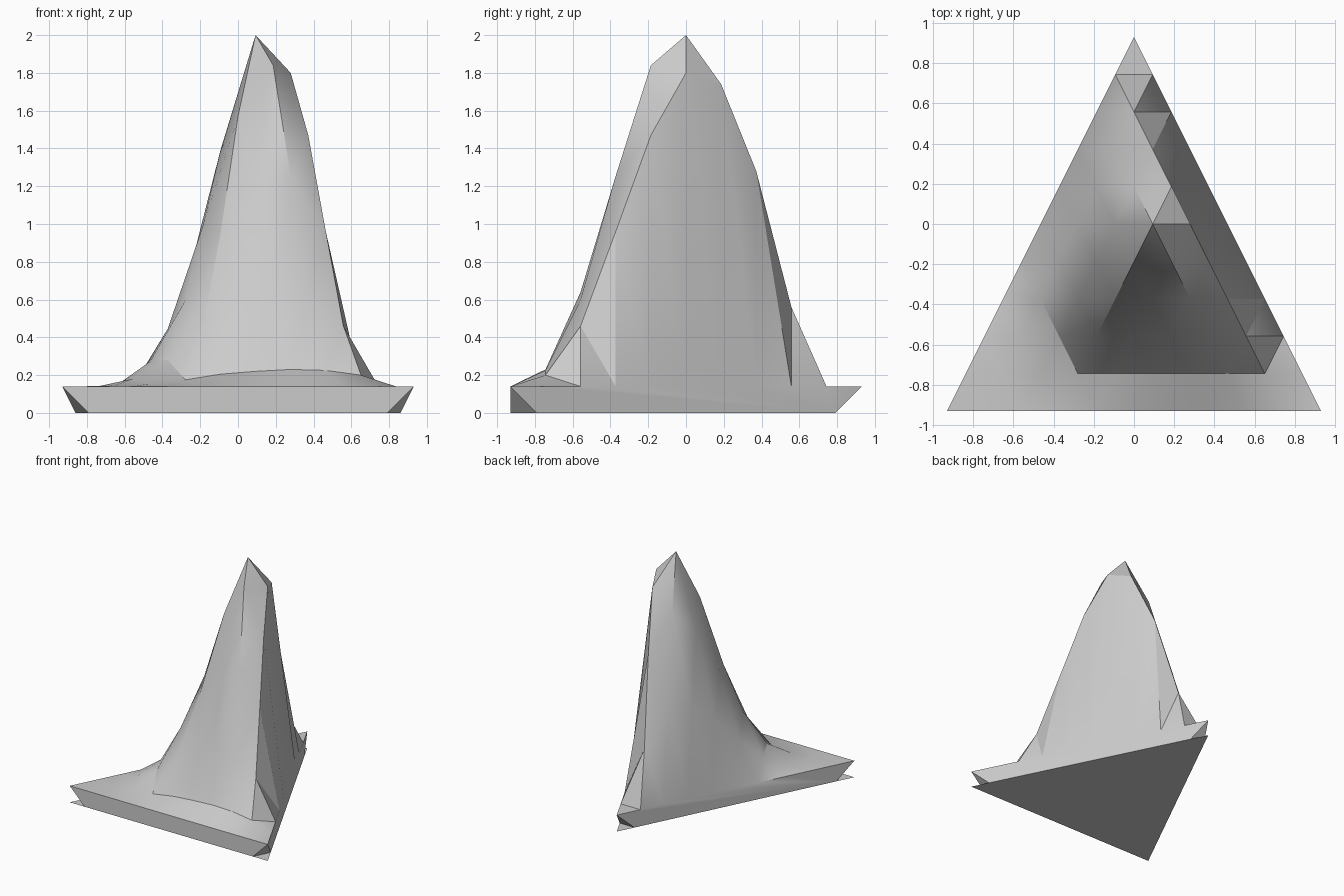
import bpy
import bmesh
import math
from mathutils import Vector

old = bpy.data.objects.get("Cube")
if old:
    bpy.data.objects.remove(old, do_unlink=True)

HALF = 0.93          # half width of the triangular footprint
CELLS = 10           # lattice cells along each side
STEP = 2 * HALF / CELLS
RIM = 0.14           # height of the plinth
NOTCH = 0.075        # share of each side cut away at the lower corners

# Rise above the rim for the inner lattice, one list per row from front to back
RISES = [
    [.005, .015, .035, .065, .08, .09, .085, .06],
    [.04, .14, .317, .43, .50, .46, .32],
    [.133, .455, .806, 1.07, 1.115, .82],
    [.305, .85, 1.43, 1.70, 1.33],
    [.52, 1.25, 1.86, 1.66],
    [.68, 1.43, 1.60],
    [.72, 1.14],
    [.42],
]


def grey_material():
    material = bpy.data.materials.new("stone grey")
    material.use_nodes = True
    colour = (0.6, 0.6, 0.6, 1)
    material.diffuse_color = colour
    material.node_tree.nodes["Principled BSDF"].inputs["Base Color"].default_value = colour
    return material


def finish(bm, name, material):
    mesh = bpy.data.meshes.new(name)
    bm.to_mesh(mesh)
    bm.free()
    mesh.materials.append(material)
    obj = bpy.data.objects.new(name, mesh)
    bpy.context.collection.objects.link(obj)
    return obj


def lattice_point(i, j):
    inner = i > 0 and j > 0 and i + j < CELLS
    rise = RISES[j - 1][i - 1] if inner else 0
    return Vector((-HALF + STEP * (i + j / 2), -HALF + STEP * j, RIM + rise))


stone = grey_material()

# Mountain: triangular lattice
bm = bmesh.new()
grid = {(i, j): bm.verts.new(lattice_point(i, j))
        for j in range(CELLS + 1) for i in range(CELLS + 1 - j)}
for i, j in grid:
    if i + j < CELLS:
        bm.faces.new((grid[i, j], grid[i + 1, j], grid[i, j + 1]))
    if i + j < CELLS - 1:
        bm.faces.new((grid[i + 1, j], grid[i + 1, j + 1], grid[i, j + 1]))

# Plinth: three side walls with bevelled lower corners
span = range(CELLS + 1)
sides = [
    [grid[n, 0] for n in span],
    [grid[CELLS - n, n] for n in span],
    [grid[0, CELLS - n] for n in span],
]
feet = []
for side in sides:
    start, end = side[0].co, side[-1].co
    pair = []
    for share in (NOTCH, 1 - NOTCH):
        spot = start.lerp(end, share)
        spot.z = 0
        pair.append(bm.verts.new(spot))
    feet.append(pair)
    bm.faces.new([pair[0], pair[1]] + side[::-1])
for n, side in enumerate(sides):
    bm.faces.new((side[0], feet[n - 1][1], feet[n][0]))
mountain = finish(bm, "mountain", stone)

# Thin full triangle under the plinth
bm = bmesh.new()
corners = [lattice_point(0, 0), lattice_point(0, CELLS), lattice_point(CELLS, 0)]
bm.faces.new([bm.verts.new((c.x, c.y, 0)) for c in corners])
finish(bm, "ground_plate", stone)

# Soft slopes with crisp ridges
bpy.ops.object.select_all(action='DESELECT')
mountain.select_set(True)
bpy.context.view_layer.objects.active = mountain
bpy.ops.object.shade_smooth_by_angle(angle=math.radians(30))
